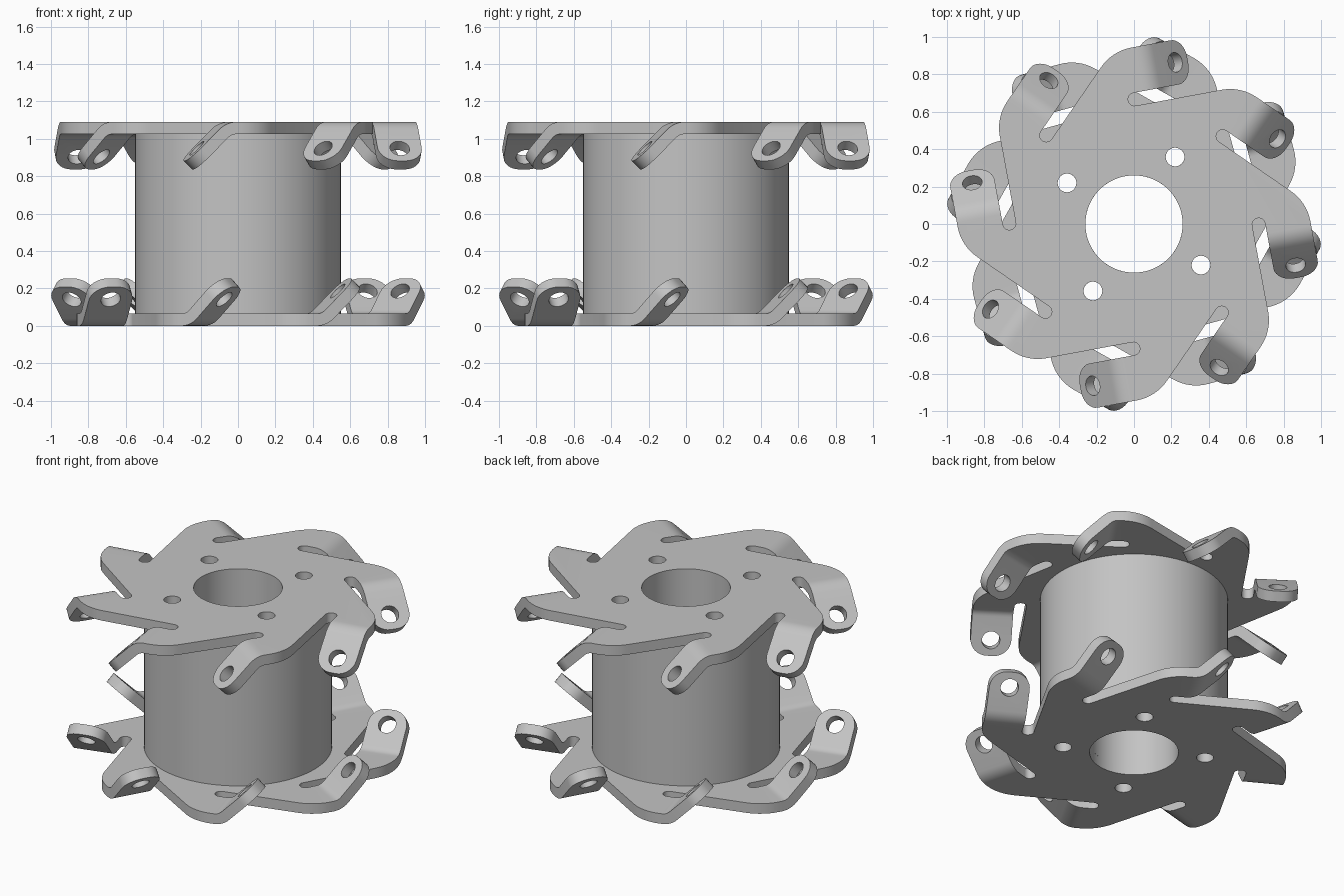
import bpy, bmesh
from math import sin, cos, pi, radians
from mathutils import Matrix, Vector

default = bpy.data.objects.get("Cube")
if default:
    bpy.data.objects.remove(default, do_unlink=True)

HEIGHT, THICK, TABS = 1.09, 0.065, 8
TILT = radians(10.5)                 # direction of the first tab
LOW, HIGH = 0.69, 0.93               # tab side edges
BEND_AT, BEND_R = 0.18, 0.13         # where the tab folds, and its outer radius
STRAIGHT, CORNER = 0.24, 0.10
BORE_R, BOLT_R, BOLT_RING, DRUM_R = 0.26, 0.05, 0.42, 0.55
ARC = BEND_R * pi / 4

steel = bpy.data.materials.new("grey_steel")
steel.use_nodes = True
grey = (0.55, 0.55, 0.55, 1)
steel.diffuse_color = grey
steel.node_tree.nodes["Principled BSDF"].inputs["Base Color"].default_value = grey


def make_object(name, bm):
    mesh = bpy.data.meshes.new(name)
    bm.to_mesh(mesh)
    bm.free()
    obj = bpy.data.objects.new(name, mesh)
    bpy.context.collection.objects.link(obj)
    mesh.materials.append(steel)
    return obj


def add_cylinder(bm, radius, depth, matrix, segments=32):
    bmesh.ops.create_cone(bm, cap_ends=True, segments=segments, radius1=radius,
                          radius2=radius, depth=depth, matrix=matrix)


def add_bore_and_bolts(bm, bolt_angle):
    add_cylinder(bm, BORE_R, 4, Matrix.Identity(4), 64)
    for k in range(4):
        a = bolt_angle + k * pi / 2
        add_cylinder(bm, BOLT_R, 4, Matrix.Translation((BOLT_RING * cos(a), BOLT_RING * sin(a), 0)))


def finish(obj, cutter, place):
    """Cut the holes, bake the modifiers and put the part in place."""
    cutter.hide_render = True
    cut = obj.modifiers.new("holes", 'BOOLEAN')
    cut.object, cut.operation, cut.solver = cutter, 'DIFFERENCE', 'EXACT'
    graph = bpy.context.evaluated_depsgraph_get()
    baked = bpy.data.meshes.new_from_object(obj.evaluated_get(graph))
    obj.modifiers.clear()
    obj.data = baked
    baked.transform(place)
    bpy.data.objects.remove(cutter, do_unlink=True)
    bpy.ops.object.select_all(action='DESELECT')
    obj.select_set(True)
    bpy.context.view_layer.objects.active = obj
    bpy.ops.object.shade_smooth_by_angle(angle=radians(30))


def fold(u):
    """Along-tab distance and height after folding a flat length u past the bend."""
    a = min(u, ARC) / BEND_R
    rest = max(u - ARC, 0)
    return (BEND_AT + BEND_R * sin(a) + rest * cos(a),
            -BEND_R * (1 - cos(a)) - rest * sin(a))


def sweep(cx, cy, r, start, end, steps):
    for i in range(steps + 1):
        a = radians(start + (end - start) * i / steps)
        yield cx + r * cos(a), cy + r * sin(a)


def tab_rows():
    """Flat length and corner inset of each row across the tab."""
    rows = [(ARC * i / 6, 0) for i in range(1, 7)]
    total = ARC + STRAIGHT
    for i in range(9):
        a = pi / 2 * i / 8
        rows.append((total - CORNER + CORNER * sin(a), CORNER * (1 - cos(a))))
    return rows


def build_plate(name, bolt_angle, place):
    bm = bmesh.new()
    outline = []
    slot_r, fillet = 0.035, 0.25
    # middle of the fillet between the slanted side and the tab's outer edge
    corner_d = HIGH - (LOW - 2 * slot_r) / cos(pi / 4)
    fillet_d = corner_d + fillet * (2 ** 0.5 - 1)
    for k in range(TABS):
        turn = Matrix.Rotation(TILT - k * 2 * pi / TABS, 4, 'Z')

        def vert(d, n, z=0):
            return bm.verts.new(turn @ Vector((d, n, z)))

        # shoulder, fold line and slot, running clockwise
        shoulder = [vert(*p) for p in sweep(fillet_d, HIGH - fillet, fillet, 135, 90, 8)]
        far, near = vert(BEND_AT, HIGH), vert(BEND_AT, LOW)
        slot = [vert(*p) for p in sweep(0.125, LOW - slot_r, slot_r, 90, 270, 10)]
        outline += shoulder + [far, near] + slot
        # folded tab with a rounded end
        for u, inset in tab_rows():
            d, z = fold(u)
            new_far, new_near = vert(d, HIGH - inset, z), vert(d, LOW + inset, z)
            bm.faces.new((near, new_near, new_far, far))
            far, near = new_far, new_near
    bm.faces.new(outline[::-1])
    bmesh.ops.recalc_face_normals(bm, faces=bm.faces)
    if max(bm.faces, key=lambda f: f.calc_area()).normal.z < 0:
        bmesh.ops.reverse_faces(bm, faces=bm.faces)
    plate = make_object(name, bm)
    shell = plate.modifiers.new("thickness", 'SOLIDIFY')
    shell.thickness, shell.offset, shell.use_even_offset = THICK, -1, True

    # holes through the tabs, the bore and the bolt circle
    cb = bmesh.new()
    add_bore_and_bolts(cb, bolt_angle)
    d, z = fold(ARC + STRAIGHT - CORNER + 0.005)
    for k in range(TABS):
        turn = Matrix.Rotation(TILT - k * 2 * pi / TABS, 4, 'Z')
        add_cylinder(cb, 0.053, 0.2, turn @ Matrix.Translation((d, (LOW + HIGH) / 2, z))
                     @ Matrix.Rotation(pi / 4, 4, 'Y'))
    finish(plate, make_object("hole_cutter", cb), place)


# top plate folds down; bottom plate is the same part turned over
BOLT = radians(58.5)
FLIP = radians(-19)
build_plate("top_plate", BOLT, Matrix.Translation((0, 0, HEIGHT)))
build_plate("bottom_plate", FLIP - BOLT, Matrix.Rotation(FLIP, 4, 'Z') @ Matrix.Rotation(pi, 4, 'X'))

# drum between the plates
bm = bmesh.new()
add_cylinder(bm, DRUM_R, HEIGHT - 2 * THICK, Matrix.Identity(4), 96)
drum = make_object("drum", bm)
cb = bmesh.new()
add_bore_and_bolts(cb, BOLT)
finish(drum, make_object("hole_cutter", cb), Matrix.Translation((0, 0, HEIGHT / 2)))
